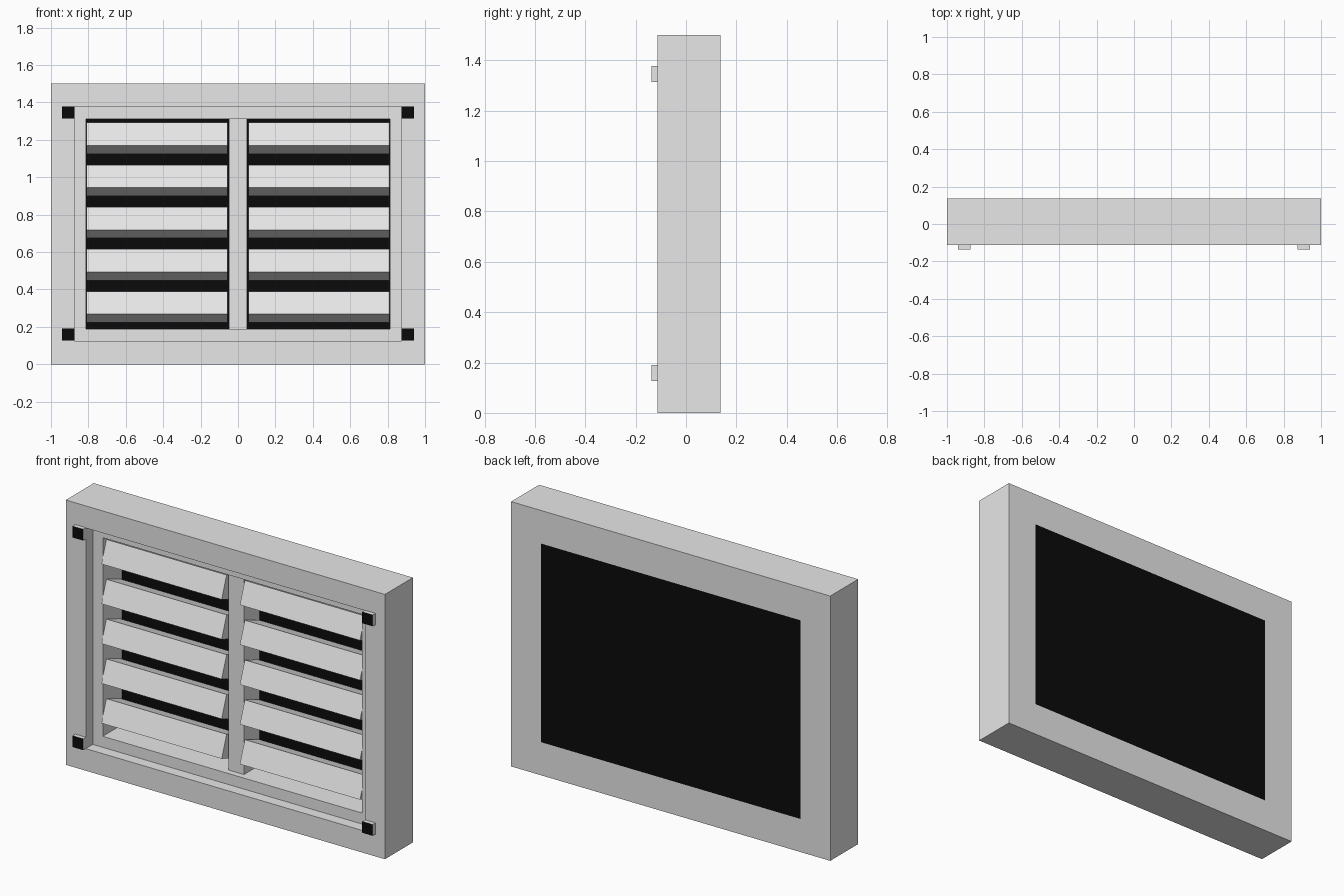
import bpy, bmesh
from math import radians
from mathutils import Matrix, Vector

if "Cube" in bpy.data.objects:
    bpy.data.objects.remove(bpy.data.objects["Cube"], do_unlink=True)

FRONT, BACK = -0.113, 0.137
HEIGHT = 1.5
OPENING = 0.1875  # inset of the opening from the outer edge


def material(name, value):
    m = bpy.data.materials.new(name)
    m.use_nodes = True
    color = (value, value, value, 1)
    m.diffuse_color = color
    m.node_tree.nodes["Principled BSDF"].inputs["Base Color"].default_value = color
    return m


grey = material("light grey", 0.8)
black = material("black", 0.003)


def finish(name, bm, *mats):
    bmesh.ops.recalc_face_normals(bm, faces=bm.faces)
    mesh = bpy.data.meshes.new(name)
    bm.to_mesh(mesh)
    bm.free()
    for m in mats:
        mesh.materials.append(m)
    obj = bpy.data.objects.new(name, mesh)
    bpy.context.collection.objects.link(obj)
    return obj


def box(name, lo, hi, *mats, black_front=False):
    lo, hi = Vector(lo), Vector(hi)
    bm = bmesh.new()
    bmesh.ops.create_cube(bm, size=1, matrix=Matrix.Translation((lo + hi) / 2)
                          @ Matrix.Diagonal((*(hi - lo), 1)))
    if black_front:
        bm.normal_update()
        for f in bm.faces:
            f.material_index = int(f.normal.y < -0.9)
    return finish(name, bm, *mats)


# Stepped frame: a profile of (inset, y) swept around the rectangle
profile = [(0, FRONT), (0.125, FRONT), (0.125, -0.05),
           (OPENING, -0.05), (OPENING, BACK), (0, BACK)]
bm = bmesh.new()
loops = []
for inset, y in profile:
    x, low, high = 1 - inset, inset, HEIGHT - inset
    loops.append([bm.verts.new(p) for p in
                  ((-x, y, low), (x, y, low), (x, y, high), (-x, y, high))])
for i, a in enumerate(loops):
    b = loops[(i + 1) % len(loops)]
    for j in range(4):
        k = (j + 1) % 4
        bm.faces.new((a[j], a[k], b[k], b[j]))
finish("frame", bm, grey)

# Dark panel closing the back, and the middle post
half = 1 - OPENING
box("back_panel", (-half, 0.122, OPENING), (half, BACK, HEIGHT - OPENING), black)
box("middle_post", (-0.048, -0.015, OPENING), (0.048, 0.13, HEIGHT - OPENING), grey)

# Tilted louvres, placed by their lower front edge
SIZE, PITCH = 0.13, 0.2255
for side, x0, x1 in (("left", 0.057, 0.81), ("right", -0.81, -0.057)):
    for i in range(5):
        slat = box(f"{side}_louvre_{i + 1}", (x0, 0, 0), (x1, SIZE, SIZE), grey)
        slat.data.transform(Matrix.Translation((0, -0.065, 0.268 + i * PITCH))
                            @ Matrix.Rotation(radians(-20), 4, "X"))

# Corner bolts with black front faces
for side, x in (("left", 0.9075), ("right", -0.9075)):
    for level, z in (("lower", 0.158), ("upper", 1.345)):
        box(f"{level}_{side}_bolt", (x - 0.033, -0.1375, z - 0.032),
            (x + 0.033, FRONT + 0.005, z + 0.032), grey, black, black_front=True)
